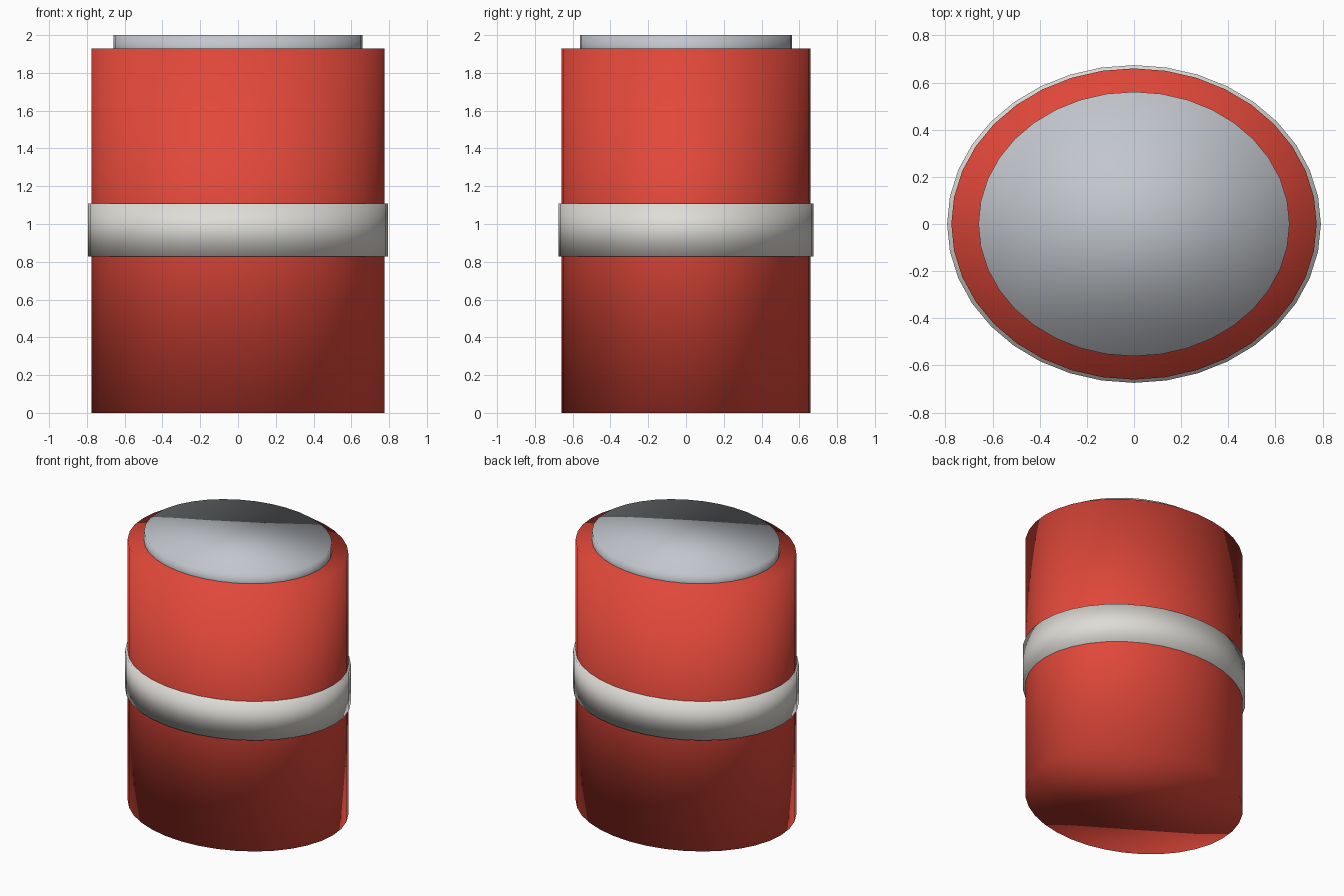
import bpy
import bmesh
from mathutils import Matrix

cube = bpy.data.objects.get("Cube")
if cube:
    bpy.data.objects.remove(cube, do_unlink=True)

SIDES = 36


def make_material(name, rgb):
    mat = bpy.data.materials.new(name)
    color = (*rgb, 1.0)
    mat.diffuse_color = color
    mat.use_nodes = True
    mat.node_tree.nodes["Principled BSDF"].inputs["Base Color"].default_value = color
    return mat


def oval_cylinder(name, rx, ry, bottom, top, mat):
    """Capped elliptical cylinder with soft normals running over its rims."""
    bm = bmesh.new()
    place = Matrix.Translation((0, 0, (bottom + top) / 2)) @ Matrix.Diagonal((rx, ry, 1, 1))
    bmesh.ops.create_cone(bm, cap_ends=True, cap_tris=False, segments=SIDES,
                          radius1=1, radius2=1, depth=top - bottom, matrix=place)
    for face in bm.faces:
        face.smooth = True
    mesh = bpy.data.meshes.new(name)
    bm.to_mesh(mesh)
    bm.free()
    mesh.materials.append(mat)
    obj = bpy.data.objects.new(name, mesh)
    bpy.context.collection.objects.link(obj)
    return obj


red = make_material("red_paint", (0.76, 0.065, 0.042))
white = make_material("warm_white", (0.73, 0.72, 0.68))
grey = make_material("light_grey_metal", (0.54, 0.565, 0.605))

# Main can, the band round its middle, and the lid sunk into its top
oval_cylinder("body", 0.775, 0.66, 0.0, 1.93, red)
oval_cylinder("middle_band", 0.793, 0.674, 0.827, 1.108, white)
oval_cylinder("lid", 0.66, 0.561, 1.86, 2.0, grey)
